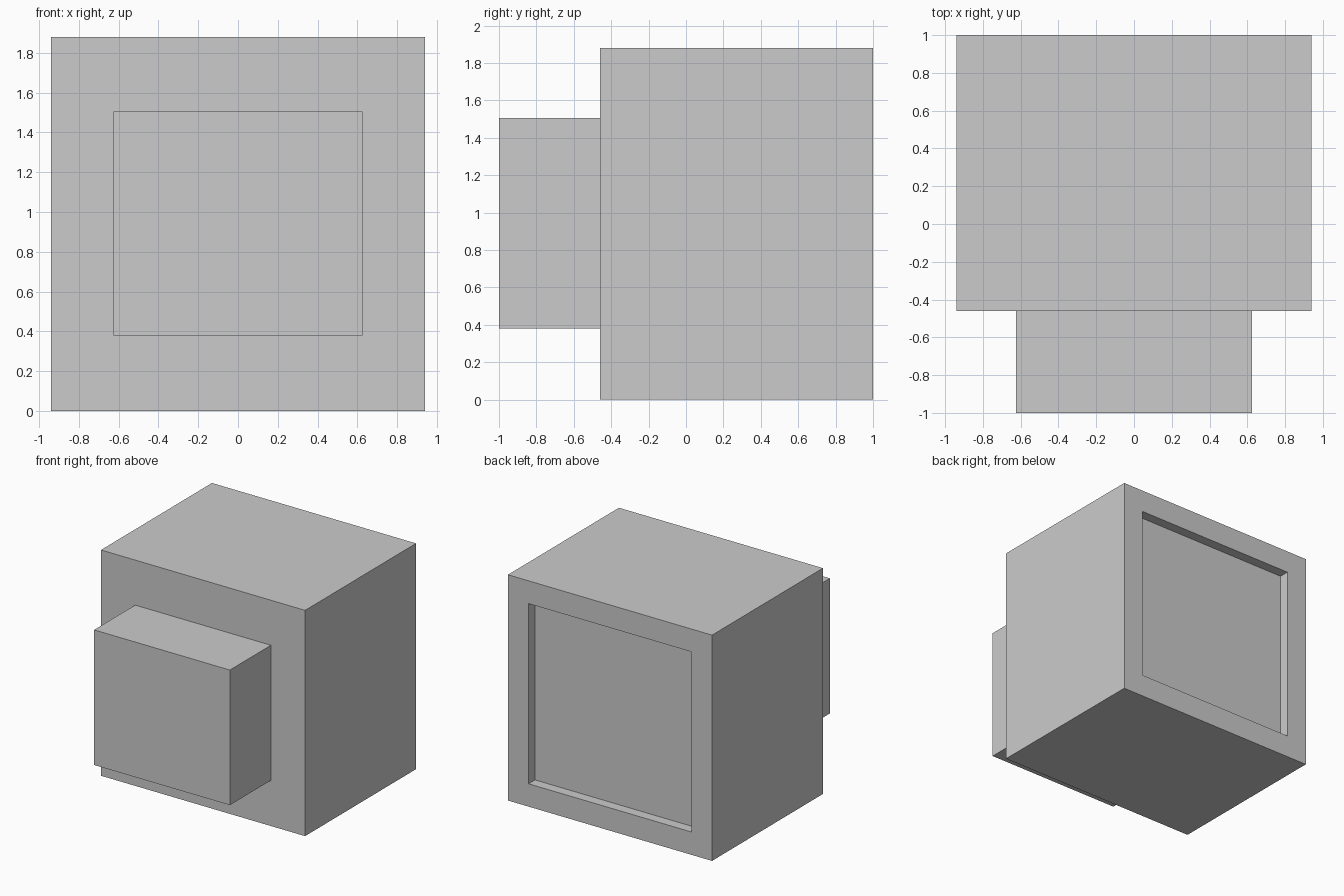
import bpy, bmesh

if "Cube" in bpy.data.objects:
    bpy.data.objects.remove(bpy.data.objects["Cube"])


def box(name, x, y, z, recess=None):
    """Box from (min, max) ranges; recess = (border, depth) sinks a panel in the +y face."""
    bm = bmesh.new()
    bmesh.ops.create_cube(bm, size=1)
    for v in bm.verts:
        v.co = [r[0] if c < 0 else r[1] for c, r in zip(v.co, (x, y, z))]
    bm.normal_update()
    if recess:
        border, depth = recess
        face = max(bm.faces, key=lambda f: f.normal.y)
        # Flat border first, then straight walls going inwards
        bmesh.ops.inset_region(bm, faces=[face], thickness=border, use_even_offset=True)
        panel = bmesh.ops.extrude_discrete_faces(bm, faces=[face])["faces"][0]
        bmesh.ops.translate(bm, verts=panel.verts, vec=(0, -depth, 0))
    bmesh.ops.recalc_face_normals(bm, faces=bm.faces)
    mesh = bpy.data.meshes.new(name)
    bm.to_mesh(mesh)
    bm.free()
    obj = bpy.data.objects.new(name, mesh)
    bpy.context.collection.objects.link(obj)
    return obj


# Main housing with the sunken screen panel on the +y side
box("housing", (-0.94, 0.94), (-0.46, 1.0), (0, 1.88), recess=(0.19, 0.085))

# Smaller block projecting from the -y side
box("rear_block", (-0.625, 0.625), (-1.0, -0.46), (0.38, 1.505))
